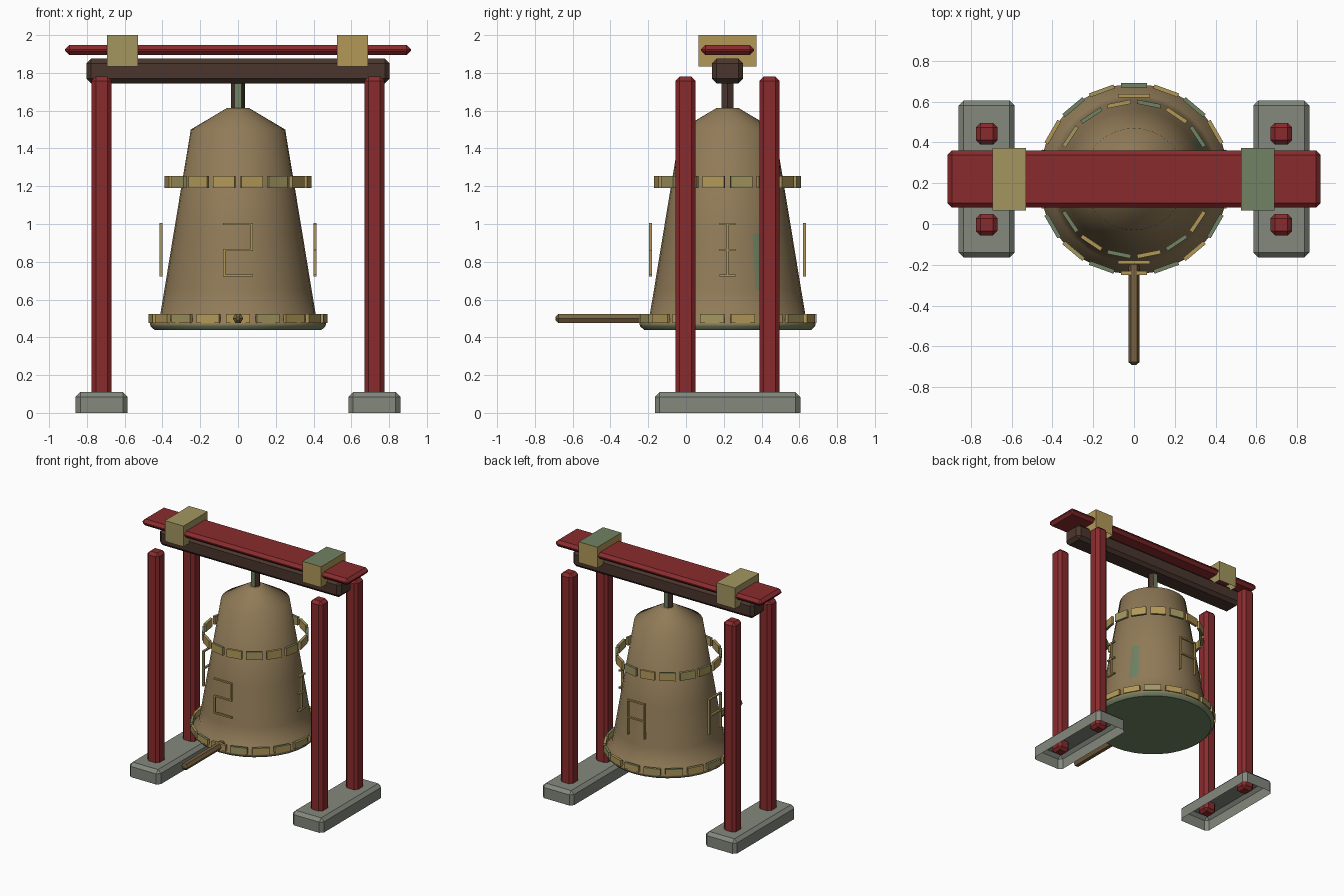
import bpy, bmesh
from math import sin, cos, pi, radians
from mathutils import Matrix, Vector

if "Cube" in bpy.data.objects:
    bpy.data.objects.remove(bpy.data.objects["Cube"])

CY = 0.22  # depth of the bell axis


def material(name, r, g, b):
    linear = [((c / 255 + 0.055) / 1.055) ** 2.4 for c in (r, g, b)] + [1]
    m = bpy.data.materials.new(name)
    m.use_nodes = True
    m.diffuse_color = linear
    m.node_tree.nodes["Principled BSDF"].inputs["Base Color"].default_value = linear
    return m


RED = material("red lacquer", 138, 43, 45)
DARK = material("dark timber", 74, 54, 45)
STONE = material("grey stone", 131, 136, 125)
BRONZE = material("bell bronze", 145, 123, 88)
GOLD = material("gold", 178, 153, 88)
BRASS = material("dull brass", 162, 150, 96)
GREEN = material("green patina", 112, 130, 98)
WOOD = material("striker wood", 120, 98, 64)


def finish(name, bm, mats):
    bmesh.ops.recalc_face_normals(bm, faces=bm.faces[:])
    mesh = bpy.data.meshes.new(name)
    bm.to_mesh(mesh)
    bm.free()
    for m in mats:
        mesh.materials.append(m)
    ob = bpy.data.objects.new(name, mesh)
    bpy.context.scene.collection.objects.link(ob)
    return ob


def add_box(bm, centre, size, turn=0):
    mat = (Matrix.Translation(centre) @ Matrix.Rotation(turn, 4, "Z")
           @ Matrix.Diagonal((*size, 1)))
    return bmesh.ops.create_cube(bm, size=1, matrix=mat)["verts"]


def box(name, centre, size, mats, bevel=0, hollow=False, top=0):
    """Box with chamfered edges; hollow leaves the underside open."""
    bm = bmesh.new()
    add_box(bm, centre, size)
    bm.normal_update()
    if hollow:
        under = [f for f in bm.faces if f.normal.z < -0.9]
        bmesh.ops.delete(bm, geom=under, context="FACES")
    if bevel:
        edges = [e for e in bm.edges if not e.is_boundary]
        bmesh.ops.bevel(bm, geom=edges, offset=bevel, segments=1, affect="EDGES")
    bm.normal_update()
    for f in bm.faces:
        if f.normal.z > 0.9:
            f.material_index = top
    return finish(name, bm, mats)


# Frame: stone feet, posts, beam, roof plank and its clasps
for side, label in ((-1, "right"), (1, "left")):
    box(label + "_foot", (side * 0.722, CY, 0.055), (0.275, 0.77, 0.11),
        [STONE], 0.025, hollow=True)
    for y, end in ((-0.003, "front"), (0.442, "back")):
        box(f"{label}_{end}_post", (side * 0.722, y, 0.905), (0.106, 0.106, 1.75),
            [RED], 0.022)
box("cross_beam", (0, CY, 1.81), (1.605, 0.165, 0.13), [DARK], 0.025)
box("roof_plank", (0, CY, 1.921), (1.83, 0.28, 0.052), [RED], 0.022)
box("right_clasp", (-0.612, CY, 1.917), (0.165, 0.306, 0.166), [BRASS], hollow=True)
box("left_clasp", (0.606, CY, 1.917), (0.165, 0.306, 0.166), [GOLD, GREEN],
    hollow=True, top=1)


def hex_bar(name, radius, length, matrix, mats, bevel=0):
    bm = bmesh.new()
    bmesh.ops.create_cone(bm, cap_ends=True, segments=6, radius1=radius,
                          radius2=radius, depth=length)
    # turn the corners onto the x axis
    first = max(bm.verts, key=lambda v: v.co.x).co
    if abs(first.y) > 0.1 * radius:
        bmesh.ops.rotate(bm, verts=bm.verts, matrix=Matrix.Rotation(pi / 6, 3, "Z"))
    if bevel:
        rims = [e for e in bm.edges if abs(e.verts[0].co.z - e.verts[1].co.z) < 1e-4]
        bmesh.ops.bevel(bm, geom=rims, offset=bevel, segments=1, affect="EDGES")
    bmesh.ops.transform(bm, matrix=matrix, verts=bm.verts)
    bm.normal_update()
    for f in bm.faces:
        if len(mats) > 1 and abs(f.normal.y) > 0.9:
            f.material_index = 1
    return finish(name, bm, mats)


hex_bar("hanging_rod", 0.037, 0.17, Matrix.Translation((0, CY, 1.68)), [DARK, GREEN])
hex_bar("striker", 0.028, 0.51,
        Matrix.Translation((0, -0.437, 0.5)) @ Matrix.Rotation(pi / 2, 4, "X"),
        [WOOD], 0.016)

# Bell: turned profile of (radius, height), closed below
PROFILE = [(0.06, 1.613), (0.25, 1.5), (0.341, 0.95), (0.39, 0.65),
           (0.412, 0.52), (0.466, 0.475), (0.464, 0.46), (0.443, 0.44)]
SEGMENTS = 32
bm = bmesh.new()
rings = []
for r, z in PROFILE:
    rings.append([bm.verts.new((r * cos(2 * pi * i / SEGMENTS),
                                CY + r * sin(2 * pi * i / SEGMENTS), z))
                  for i in range(SEGMENTS)])
for row, (upper, lower) in enumerate(zip(rings, rings[1:])):
    for i in range(SEGMENTS):
        j = (i + 1) % SEGMENTS
        f = bm.faces.new((upper[i], lower[i], lower[j], upper[j]))
        f.smooth = True
        # patina on the lip and on one worn streak
        f.material_index = int(row == 6 or (row == 2 and i == 2))
bm.faces.new(rings[0])
bm.faces.new(rings[-1]).material_index = 1
finish("bell", bm, [BRONZE, GREEN])


# Plate bands around the bell
def plate_band(name, count, start, radius, z, size):
    bm = bmesh.new()
    for i in range(count):
        a = radians(start) + 2 * pi * i / count
        verts = add_box(bm, (radius * sin(a), CY - radius * cos(a), z), size, a)
        bm.normal_update()
        for f in {f for v in verts for f in v.link_faces}:
            if abs(f.normal.z) > 0.9 and i % 2:
                f.material_index = 2
            else:
                f.material_index = int(i % 3 == 1)
    finish(name, bm, [GOLD, BRASS, GREEN])


plate_band("upper_band", 16, 11.25, 0.375, 1.222, (0.117, 0.02, 0.064))
plate_band("lower_band", 18, 0, 0.46, 0.5, (0.128, 0.02, 0.048))

# Raised line motifs on four sides, as strokes (x0, z0, x1, z1) seen from outside
W, TOP, MID, LOW = 0.073, 1.0, 0.863, 0.727
STEP = [(-W, TOP, W, TOP), (W, TOP, W, MID), (-W, MID, W, MID),
        (-W, MID, -W, LOW), (-W, LOW, W, LOW)]
PILLAR = [(-W / 2, z, W / 2, z) for z in (TOP, MID, LOW)] + [(0, TOP, 0, LOW)]
GATE = [(-W, TOP, W, TOP), (-W, MID, W, MID), (-W, TOP, -W, LOW), (W, TOP, W, LOW)]
for turn, (label, strokes) in enumerate((("front", STEP), ("left", PILLAR),
                                         ("back", GATE), ("right", GATE))):
    a = turn * pi / 2
    spin = Matrix.Translation((0, CY, 0)) @ Matrix.Rotation(a, 4, "Z")
    bm = bmesh.new()
    for x0, z0, x1, z1 in strokes:
        centre = spin @ Vector(((x0 + x1) / 2, -0.408, (z0 + z1) / 2))
        add_box(bm, centre, (x1 - x0 + 0.011, 0.016, abs(z1 - z0) + 0.011), a)
    finish(label + "_motif", bm, [BRASS if label == "right" else GOLD])
